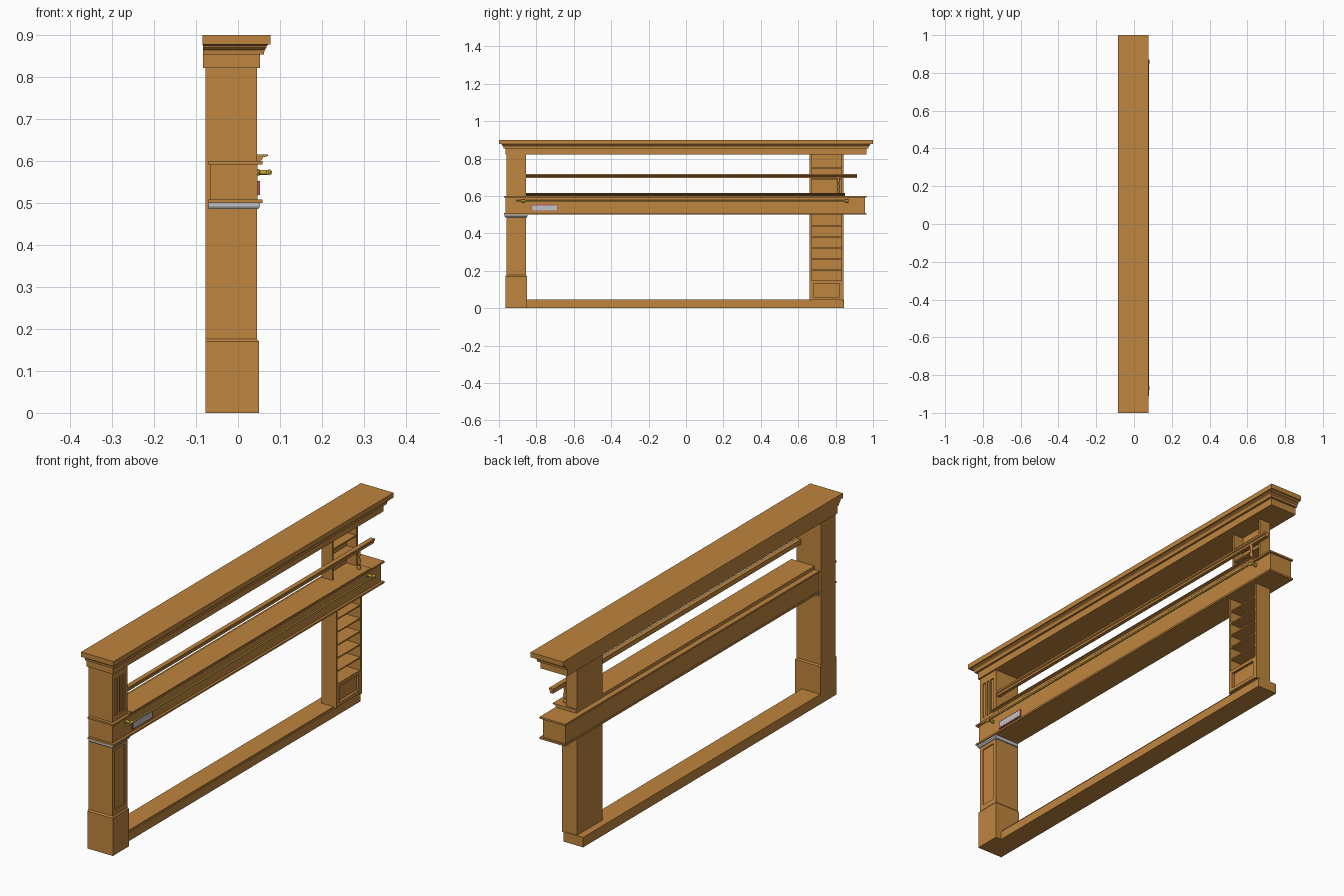
import bpy, bmesh, math

cube = bpy.data.objects.get("Cube")
if cube:
    bpy.data.objects.remove(cube, do_unlink=True)


def material(name, rgb, metallic=0.0):
    m = bpy.data.materials.new(name)
    m.use_nodes = True
    m.diffuse_color = (*rgb, 1)
    bsdf = m.node_tree.nodes["Principled BSDF"]
    bsdf.inputs["Base Color"].default_value = (*rgb, 1)
    return m


WOOD = material("warm wood", (0.52, 0.235, 0.05))
GREY = material("light grey", (0.52, 0.54, 0.57))
RED = material("dull red", (0.5, 0.1, 0.1))
BRASS = material("brass", (0.55, 0.39, 0.05))


def finish(name, bm, mat):
    bmesh.ops.recalc_face_normals(bm, faces=bm.faces)
    mesh = bpy.data.meshes.new(name)
    bm.to_mesh(mesh)
    bm.free()
    mesh.materials.append(mat)
    ob = bpy.data.objects.new(name, mesh)
    bpy.context.collection.objects.link(ob)
    return ob


def stack(name, rows, mat=WOOD):
    """Loft of rectangles; each row is (z, x0, x1, y0, y1)."""
    bm = bmesh.new()
    rings = [[bm.verts.new((x, y, z)) for x, y in ((x0, y0), (x1, y0), (x1, y1), (x0, y1))]
             for z, x0, x1, y0, y1 in rows]
    for a, b in zip(rings, rings[1:]):
        for i in range(4):
            j = (i + 1) % 4
            bm.faces.new((a[i], a[j], b[j], b[i]))
    bm.faces.new(rings[0])
    bm.faces.new(rings[-1])
    return finish(name, bm, mat)


def box(name, x, y, z, mat=WOOD):
    return stack(name, [(z[0], *x, *y), (z[1], *x, *y)], mat)


def extrude_y(name, profile, y0, y1, mat=WOOD):
    """Extrudes an (x, z) profile along y."""
    bm = bmesh.new()
    a = [bm.verts.new((x, y0, z)) for x, z in profile]
    b = [bm.verts.new((x, y1, z)) for x, z in profile]
    for i in range(len(a)):
        j = (i + 1) % len(a)
        bm.faces.new((a[i], a[j], b[j], b[i]))
    bm.faces.new(a)
    bm.faces.new(b)
    return finish(name, bm, mat)


def smooth(ob):
    bpy.ops.object.select_all(action='DESELECT')
    ob.select_set(True)
    bpy.context.view_layer.objects.active = ob
    bpy.ops.object.shade_smooth_by_angle()


def turned(name, profile, loc, rot, mat, sides=16):
    """Lathes (radius, height) pairs about local z."""
    bm = bmesh.new()
    rings = [[bm.verts.new((r * math.cos(math.tau * i / sides), r * math.sin(math.tau * i / sides), h))
              for i in range(sides)] for r, h in profile]
    for a, b in zip(rings, rings[1:]):
        for i in range(sides):
            j = (i + 1) % sides
            bm.faces.new((a[i], a[j], b[j], b[i]))
    bm.faces.new(rings[0])
    bm.faces.new(rings[-1])
    ob = finish(name, bm, mat)
    ob.location, ob.rotation_euler = loc, rot
    smooth(ob)
    return ob


BACK = -0.077

# Floor sill with a thin step along its front
box("sill", (BACK, 0.016), (-0.86, 0.845), (0, 0.045))
box("sill_trim", (0.01, 0.021), (-0.86, 0.845), (0, 0.038))

# Main pillar: core, plinth, framed lower panel, fluted upper panel
PY = (-0.96, -0.855)
box("pillar_core", (BACK, 0.04), PY, (0, 0.825))
stack("pillar_plinth", [(0, BACK, 0.05, -0.966, -0.85), (0.17, BACK, 0.05, -0.966, -0.85),
                        (0.176, BACK, 0.045, PY[0], PY[1])])


def panel_frame(name, z, stile, rail):
    for i, y in enumerate(((PY[0], PY[0] + stile), (PY[1] - stile, PY[1]))):
        box(f"{name}_stile_{i}", (0.035, 0.045), y, z)
    inner = (PY[0] + stile, PY[1] - stile)
    for i, zz in enumerate(((z[0], z[0] + rail), (z[1] - rail, z[1]))):
        box(f"{name}_rail_{i}", (0.035, 0.045), inner, zz)


panel_frame("lower_panel", (0.17, 0.5), 0.018, 0.03)
panel_frame("upper_panel", (0.59, 0.825), 0.018, 0.035)
for i in range(2):
    y = -0.919 + 0.023 * i
    box(f"flute_bar_{i}", (0.035, 0.045), (y - 0.006, y + 0.006), (0.62, 0.79))
stack("pillar_band", [(0.486, -0.07, 0.048, -0.966, -0.85), (0.492, -0.07, 0.053, -0.97, -0.848),
                      (0.5, -0.07, 0.053, -0.97, -0.848)], GREY)

# Long beam with ledges above and below
box("beam", (-0.066, 0.047), (-0.964, 0.956), (0.504, 0.596))
for name, z in (("beam_lower_ledge", (0.5, 0.508)), ("beam_upper_ledge", (0.592, 0.6))):
    box(name, (-0.07, 0.058), (-0.974, 0.964), z)
extrude_y("counter_board", [(-0.045, 0.599), (0.046, 0.599), (0.056, 0.602), (0.06, 0.609),
                            (0.072, 0.612), (0.072, 0.615), (-0.045, 0.615)], -0.856, 0.85)

# Hand rail and its turned post
extrude_y("upper_rail", [(0.024, 0.695), (0.04, 0.695), (0.04, 0.705), (0.045, 0.708),
                         (0.045, 0.716), (0.024, 0.716)], -0.856, 0.915)
turned("rail_post", [(0.008, 0), (0.008, 0.01), (0.004, 0.016), (0.008, 0.035), (0.004, 0.055),
                     (0.007, 0.066), (0.007, 0.083)], (0.035, 0.815, 0.614), (0, 0, 0), WOOD)

# Crown moulding, flush at the back
crown = [(0.822, 0.052, 0.966), (0.854, 0.052, 0.966), (0.854, 0.062, 0.976), (0.864, 0.063, 0.977),
         (0.870, 0.068, 0.984), (0.874, 0.068, 0.984), (0.878, 0.072, 0.99), (0.878, 0.078, 1.0),
         (0.9, 0.078, 1.0)]
stack("crown", [(z, -0.083 if z < 0.878 else -0.085, x, -y, y) for z, x, y in crown])


# Open shelf columns below and above the beam
def shelf_column(name, front, z, shelves):
    back = -0.045
    for i, y in enumerate(((0.66, 0.67), (0.832, 0.842))):
        box(f"{name}_side_{i}", (back, front), y, z)
    box(f"{name}_back", (back, back + 0.006), (0.668, 0.834), z)
    for i, h in enumerate(shelves):
        box(f"{name}_shelf_{i}", (back, front - 0.002), (0.668, 0.834), (h - 0.003, h + 0.003))


shelf_column("lower_column", 0.03, (0.04, 0.504), [0.145 + 0.059 * i for i in range(6)])
shelf_column("upper_column", 0.01, (0.61, 0.825), [0.69, 0.75])
box("drawer_front", (-0.04, 0.018), (0.668, 0.834), (0.045, 0.145))
for i, z in enumerate(((0.045, 0.06), (0.132, 0.147))):
    box(f"drawer_rail_{i}", (0.01, 0.03), (0.668, 0.834), z)
for i, y in enumerate(((0.668, 0.682), (0.82, 0.834))):
    box(f"drawer_stile_{i}", (0.01, 0.03), y, (0.055, 0.14))

# Brass rod on end brackets
turned("brass_rod", [(0.004, -0.91), (0.004, 0.87)], (0.075, 0, 0.573),
       (-math.pi / 2, 0, 0), BRASS, 12)
for i, y in enumerate((-0.87, 0.86)):
    turned(f"rod_bracket_{i}", [(0.008, 0), (0.008, 0.004), (0.006, 0.006), (0.006, 0.028)],
           (0.046, y, 0.573), (0, math.pi / 2, 0), BRASS)
    turned(f"rod_collar_{i}", [(0.007, -0.01), (0.007, 0.01)], (0.074, y, 0.573),
           (math.pi / 2, 0, 0), BRASS)

# Framed plaque
box("plaque_frame", (0.045, 0.052), (-0.828, -0.687), (0.519, 0.553), RED)
box("plaque_plate", (0.05, 0.053), (-0.824, -0.691), (0.523, 0.549), GREY)
